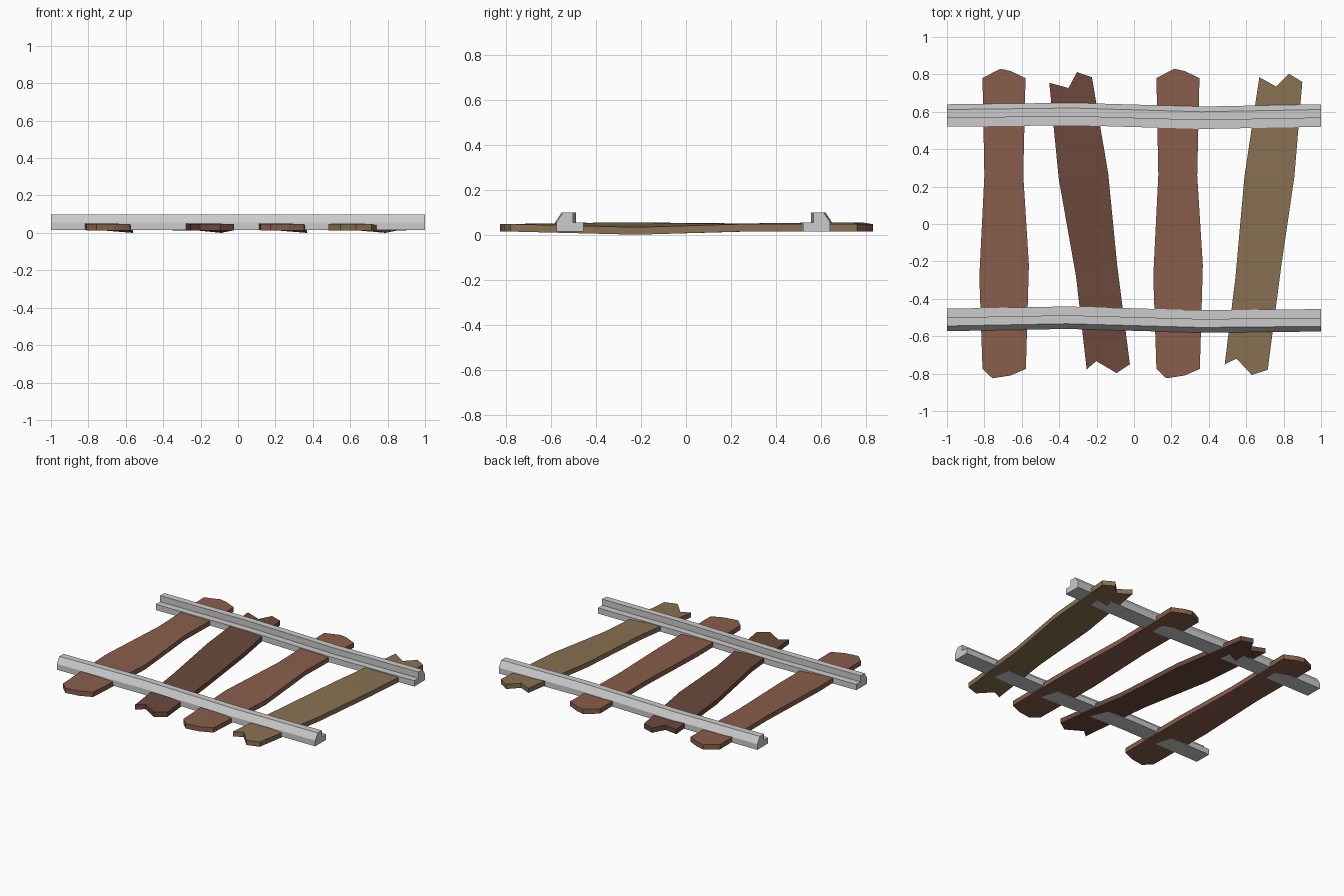
import bpy, bmesh

if "Cube" in bpy.data.objects:
    bpy.data.objects.remove(bpy.data.objects["Cube"])


def finish(bm, name, colour=None):
    bmesh.ops.recalc_face_normals(bm, faces=bm.faces)
    mesh = bpy.data.meshes.new(name)
    bm.to_mesh(mesh)
    bm.free()
    ob = bpy.data.objects.new(name, mesh)
    bpy.context.collection.objects.link(ob)
    if colour:
        mat = bpy.data.materials.new(name + "_wood")
        mat.diffuse_color = (*colour, 1)
        mat.use_nodes = True
        mat.node_tree.nodes["Principled BSDF"].inputs["Base Color"].default_value = mat.diffuse_color
        mesh.materials.append(mat)


# Rails: stepped inside, sloped outside, swept along a slightly wavy path
PROFILE = [(-0.06, 0.015), (-0.06, 0.055), (-0.032, 0.098), (0.013, 0.098),
           (0.013, 0.055), (0.06, 0.055), (0.06, 0.015)]


def rail(name, path, side):
    bm = bmesh.new()
    rings = [[bm.verts.new((x, y + side * u, z)) for u, z in PROFILE] for x, y in path]
    n = len(PROFILE)
    for a, b in zip(rings, rings[1:]):
        for i in range(n):
            j = (i + 1) % n
            bm.faces.new((a[i], a[j], b[j], b[i]))
    bm.faces.new(rings[0])
    bm.faces.new(rings[-1])
    finish(bm, name)


rail("front_rail", [(-1, -0.513), (-0.36, -0.501), (0.36, -0.521), (1, -0.515)], 1)
rail("back_rail", [(-1, 0.580), (-0.33, 0.588), (0.36, 0.568), (1, 0.580)], -1)

# Sleepers: broken board outlines with a slight twist
BOTTOM, THICK = 0.014, 0.033


def sleeper(name, colour, back, right, front, left, dx=0):
    """Outline runs clockwise: back end, right side, front end, left side."""
    bm = bmesh.new()
    twist = ([0.008] + [0.0] * (len(back) - 1) + [0.0, -0.014]
             + [0.0] * len(front) + [0.008, 0.003])
    outline = list(zip(back + right + front + left, twist))
    layers = [[bm.verts.new((x + dx, y, z + t)) for (x, y), t in outline]
              for z in (BOTTOM, BOTTOM + THICK)]
    n, b = len(outline), len(back)
    for v in layers:
        bm.faces.new(v[:b + 1] + [v[-1]])
        bm.faces.new((v[b], v[b + 1], v[-2], v[-1]))
        bm.faces.new(v[b + 1:n - 1])
    for i in range(n):
        j = (i + 1) % n
        bm.faces.new((layers[0][i], layers[0][j], layers[1][j], layers[1][i]))
    finish(bm, name, colour)


RED, DARK, TAN = (0.25, 0.112, 0.072), (0.15, 0.068, 0.045), (0.25, 0.165, 0.085)

for name, dx in (("sleeper_1", 0), ("sleeper_3", 0.93)):
    sleeper(name, RED,
            [(-0.81, 0.78), (-0.715, 0.83), (-0.66, 0.818), (-0.58, 0.78)],
            [(-0.592, 0.26), (-0.562, -0.22)],
            [(-0.578, -0.775), (-0.66, -0.81), (-0.757, -0.825), (-0.81, -0.775)],
            [(-0.827, -0.28), (-0.80, 0.26)], dx)

sleeper("sleeper_2", DARK,
        [(-0.453, 0.755), (-0.35, 0.727), (-0.305, 0.812), (-0.225, 0.785)],
        [(-0.138, 0.27), (-0.09, -0.22)],
        [(-0.022, -0.75), (-0.093, -0.797), (-0.202, -0.733), (-0.253, -0.777)],
        [(-0.31, -0.28), (-0.402, 0.24)])

sleeper("sleeper_4", TAN,
        [(0.67, 0.785), (0.76, 0.735), (0.828, 0.803), (0.90, 0.76)],
        [(0.857, 0.25), (0.788, -0.22)],
        [(0.715, -0.78), (0.63, -0.807), (0.548, -0.72), (0.485, -0.75)],
        [(0.543, -0.28), (0.59, 0.25)])
